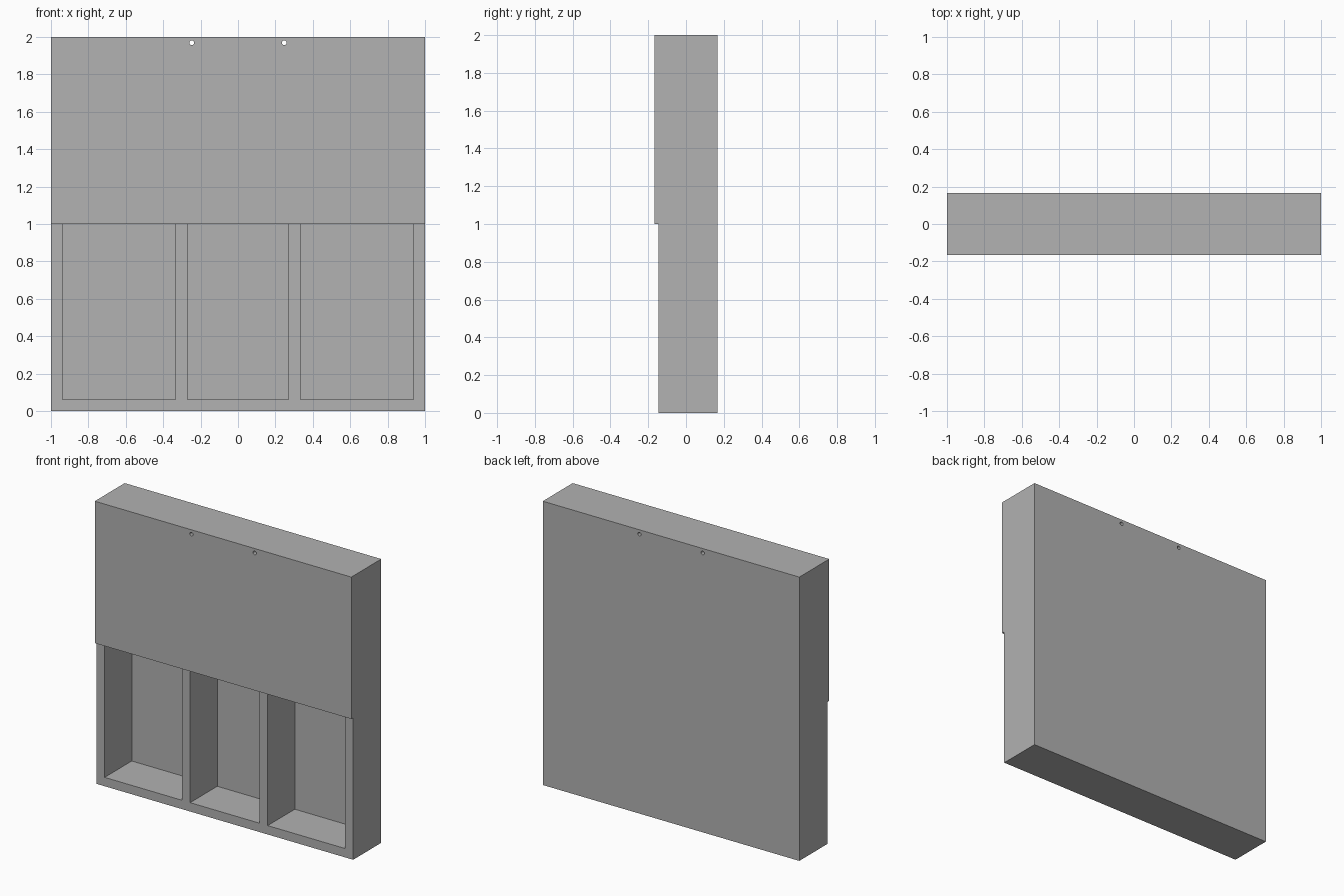
import bpy

cube = bpy.data.objects.get("Cube")
if cube:
    bpy.data.objects.remove(cube, do_unlink=True)

# Single flat grey
grey = bpy.data.materials.new("plain grey")
grey.use_nodes = True
COLOUR = (0.445, 0.445, 0.445, 1)
grey.diffuse_color = COLOUR
grey.node_tree.nodes["Principled BSDF"].inputs["Base Color"].default_value = COLOUR

HALF, TOP, DEPTH = 1.0, 2.0, 1 / 3
RAIL = 1 / 16                      # frame board thickness
PANEL, BACK = 1 / 48, 1 / 96       # front and back sheet thickness
Y_FRONT, Y_BACK = -DEPTH / 2, DEPTH / 2
Y_FRAME, Y_SHEET = Y_FRONT + PANEL, Y_BACK - BACK


def board(name, x, y, z):
    """Box spanning the given (low, high) pairs."""
    bpy.ops.mesh.primitive_cube_add(size=1)
    ob = bpy.context.object
    ob.name = name
    for v in ob.data.vertices:
        for i, (low, high) in enumerate((x, y, z)):
            v.co[i] = low if v.co[i] < 0 else high
    ob.data.materials.append(grey)
    return ob


frame_y = (Y_FRAME, Y_SHEET)
inner_z = (RAIL, TOP - RAIL)

# Sheets and horizontal rails
back = board("back_sheet", (-HALF, HALF), (Y_SHEET, Y_BACK), (0, TOP))
front = board("front_panel", (-HALF, HALF), (Y_FRONT, Y_FRAME), (TOP / 2, TOP))
top = board("top_rail", (-HALF, HALF), frame_y, (TOP - RAIL, TOP))
board("bottom_rail", (-HALF, HALF), frame_y, (0, RAIL))

# Upright sides and dividers, in mirrored pairs
for side, s in (("left", 1), ("right", -1)):
    for part, a, b in (("side", HALF - RAIL, HALF), ("divider", 0.271, 0.271 + RAIL)):
        board(f"{side}_{part}", sorted((s * a, s * b)), frame_y, inner_z)

# Two hanging holes drilled right through the top edge
for side, s in (("left", 1), ("right", -1)):
    bpy.ops.mesh.primitive_cylinder_add(
        vertices=16, radius=0.013, depth=1,
        location=(s * 0.247, 0, TOP - RAIL / 2), rotation=(1.5708, 0, 0))
    drill = bpy.context.object
    drill.name = f"{side}_hole_cutter"
    drill.data.materials.append(grey)
    drill.hide_render = True
    drill.display_type = 'WIRE'
    for ob in (back, front, top):
        mod = ob.modifiers.new(f"{side}_hole", 'BOOLEAN')
        mod.object = drill
        mod.operation = 'DIFFERENCE'
        mod.solver = 'EXACT'
    drill.hide_set(True)
